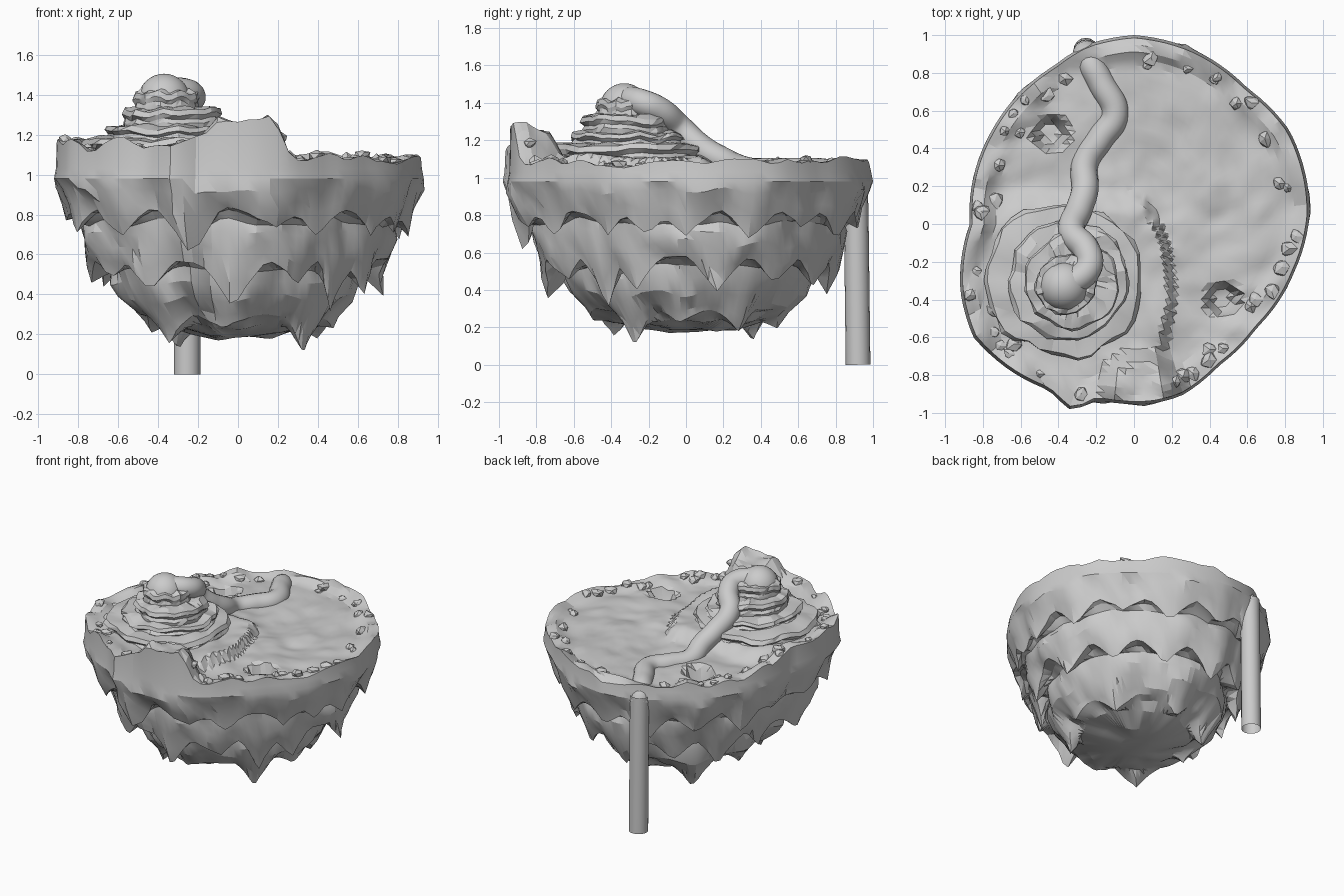
import bpy, bmesh, math, random
from mathutils import Vector, noise

if "Cube" in bpy.data.objects:
    bpy.data.objects.remove(bpy.data.objects["Cube"])

random.seed(4)
grey = bpy.data.materials.new("stone grey")
grey.diffuse_color = (0.6, 0.6, 0.6, 1)
grey.use_nodes = True
grey.node_tree.nodes["Principled BSDF"].inputs["Base Color"].default_value = grey.diffuse_color


def finish(name, bm, angle=25):
    bmesh.ops.recalc_face_normals(bm, faces=bm.faces)
    me = bpy.data.meshes.new(name)
    bm.to_mesh(me)
    bm.free()
    ob = bpy.data.objects.new(name, me)
    bpy.context.collection.objects.link(ob)
    me.materials.append(grey)
    bpy.ops.object.select_all(action='DESELECT')
    ob.select_set(True)
    bpy.context.view_layer.objects.active = ob
    bpy.ops.object.shade_smooth_by_angle(angle=math.radians(angle))
    return ob


def loft(bm, rings):
    # skin closed rings of points together
    vs = [[bm.verts.new(p) for p in r] for r in rings]
    for a, b in zip(vs, vs[1:]):
        n = len(a)
        for i in range(n):
            j = (i + 1) % n
            q = (a[i], a[j], b[j], b[i])
            bm.faces.new(q[:3])
            bm.faces.new((q[0], q[2], q[3]))
    bm.faces.new(vs[0])
    bm.faces.new(vs[-1])


def n3(x, y, z, f, amp):
    return noise.noise(Vector((x * f, y * f, z * f + 7.3))) * amp


def step(a, b, v):
    t = min(1, max(0, (v - a) / (b - a)))
    return t * t * (3 - 2 * t)


def interp(pts, v):
    if v <= pts[0][0]:
        return pts[0][1]
    for (a, p), (b, q) in zip(pts, pts[1:]):
        if v <= b:
            return p + (q - p) * (v - a) / (b - a)
    return pts[-1][1]


# island outline seen from above
outline = [(.93, .05), (.92, .2), (.82, .5), (.6, .72), (.3, .93), (0, 1), (-.25, .95), (-.42, .84),
           (-.6, .7), (-.75, .5), (-.85, .25), (-.87, 0), (-.92, -.35), (-.85, -.6), (-.65, -.78),
           (-.45, -.88), (-.33, -.99), (-.2, -.93), (.1, -.95), (.25, -.91), (.45, -.75),
           (.65, -.55), (.85, -.25)]
polar = sorted((math.degrees(math.atan2(y, x)) % 360, math.hypot(x, y)) for x, y in outline)
polar = [(polar[-1][0] - 360, polar[-1][1])] + polar + [(polar[0][0] + 360, polar[0][1])]

# cliff line on top: x of the ridge for each y
ridge = [(-.9, .2), (-.7, .14), (-.4, .2), (-.1, .16), (.13, .05), (.2, -.1)]


def height(x, y, s):
    z = 1.05 + n3(x, y, 0, 4, .025) + n3(x, y, 3, 11, .012)
    edge = interp(ridge, y)
    z += .065 * step(edge + .03, edge - .02, x) * step(.2, .05, y)
    z += .05 * step(.84, .93, s) * (.6 + n3(x, y, 5, 6, 1.2))              # raised rim
    z += .14 * step(.24, .13, math.hypot((x - .04), (y + .86) * 1.1))      # front boulder
    for px, py in ((-.44, .48), (.47, -.4)):                               # two pits
        z -= .13 * step(.10, .05, math.hypot(x - px, y - py))
    return z


# stalactite spikes for each tier: (angle, depth)
tiers = [
    [(190, .06), (212, .1), (231, .12), (255, .22), (283, .1), (300, .13), (328, .13), (345, .12), (0, .14),
     (23, .14), (45, .1), (66, .16), (88, .1), (108, .2), (130, .12), (152, .17), (172, .1)],
    [(198, .12), (218, .08), (236, .13), (268, .24), (295, .12), (318, .26), (337, .18), (13, .17), (40, .12),
     (66, .16), (92, .22), (118, .12), (143, .2), (170, .13)],
    [(228, .14), (262, .07), (320, .2), (355, .08), (35, .12), (85, .1), (130, .17), (180, .1)]]


def drop(i, deg, w):
    best = 0
    for a, d in tiers[i]:
        t = 1 - abs((deg - a + 180) % 360 - 180) / w
        if t > 0:
            best = max(best, d * t ** 1.25)
    return best


# underside profile: (radius share, z, tier, share of the spike drop)
profile = [(.99, 1.03, 0, 0), (1, .98, 0, 0), (.985, .93, 0, .15), (.955, .87, 0, .5), (.93, .82, 0, 1),
           (.885, .81, 0, .55), (.85, .77, 0, .2), (.85, .71, 1, 0), (.84, .66, 1, .3), (.815, .61, 1, .65),
           (.79, .57, 1, 1), (.72, .56, 1, .55), (.68, .53, 1, .1), (.67, .46, 2, 0), (.63, .39, 2, .3),
           (.56, .33, 2, .7), (.52, .30, 2, 1), (.46, .28, 2, .6), (.40, .24, 2, 0), (.25, .20, 2, 0),
           (.1, .19, 2, 0)]

N = 112
TOP = 27
angles = [360 * i / N for i in range(N)]
rings = []
for k in range(1, TOP + 1):
    s = k / TOP * .985
    ring = []
    for d in angles:
        t = math.radians(d)
        r = interp(polar, d) * s
        x, y = r * math.cos(t), r * math.sin(t)
        ring.append((x, y, height(x, y, s)))
    rings.append(ring)
for s, z, tier, share in profile:
    ring = []
    for d in angles:
        t = math.radians(d)
        sp = drop(tier, d, (11, 13, 18)[tier]) * share
        r = interp(polar, d) * s - .12 * sp
        zz = z - sp
        x, y = r * math.cos(t), r * math.sin(t)
        if z < .95:
            r += n3(x, y, zz, 5, .04) + n3(x, y, zz, 12, .015)
            zz += n3(x, y, zz + 4, 6, .03)
        ring.append((r * math.cos(t), r * math.sin(t), zz))
    rings.append(ring)
bm = bmesh.new()
loft(bm, rings)
finish("floating_island", bm, 22)

# stepped hill: (centre x, centre y, radius, bottom, top)
steps = [(-.37, -.30, .40, 1.06, 1.175), (-.35, -.30, .31, 1.15, 1.235),
         (-.33, -.31, .245, 1.22, 1.325), (-.36, -.32, .155, 1.30, 1.41)]
for i, (cx, cy, rad, z0, z1) in enumerate(steps):
    rings = []
    h = z1 - z0
    for share, z in ((.97, z0), (1.0, z0 + .35 * h), (.96, z0 + .55 * h), (1.03, z0 + .75 * h),
                     (.99, z1), (.8, z1 + .01), (.4, z1 + .012)):
        ring = []
        for k in range(36):
            t = 2 * math.pi * k / 36
            c, s = math.cos(t), math.sin(t)
            r = rad * share * (1 + n3(c, s, i * 3, 2.2, .12) + n3(c, s, z * 9, 5, .06))
            ring.append((cx + r * c, cy + r * s, z + n3(c, s, i * 5 + share, 3, .025)))
        rings.append(ring)
    bm = bmesh.new()
    loft(bm, rings)
    finish(f"hill_step_{i + 1}", bm, 20)

# loose rocks along the rim and the plain
bm = bmesh.new()
for k in range(46):
    d = random.uniform(0, 360)
    s = random.uniform(.84, .95)
    t = math.radians(d)
    r = interp(polar, d) * s
    x, y = r * math.cos(t), r * math.sin(t)
    if abs(x + .22) < .14 and y > 0:
        continue
    size = random.uniform(.025, .05)
    new = bmesh.ops.create_icosphere(bm, subdivisions=1, radius=size)["verts"]
    for v in new:
        v.co *= random.uniform(.7, 1.2)
        v.co.z *= .7
        v.co += Vector((x, y, height(x, y, s)))
finish("rim_rocks", bm, 15)

# spring dome on the hill
bm = bmesh.new()
bmesh.ops.create_uvsphere(bm, u_segments=32, v_segments=16, radius=.13)
for v in bm.verts:
    v.co += Vector((-.37, -.33, 1.375))
finish("spring_dome", bm, 40)


def tube(name, pts, radius, kind):
    cu = bpy.data.curves.new(name, 'CURVE')
    cu.dimensions = '3D'
    cu.bevel_depth = radius
    cu.bevel_resolution = 6
    cu.resolution_u = 8
    sp = cu.splines.new(kind)
    if kind == 'BEZIER':
        sp.bezier_points.add(len(pts) - 1)
        for b, p in zip(sp.bezier_points, pts):
            b.co = p
            b.handle_left_type = b.handle_right_type = 'AUTO'
    else:
        sp.points.add(len(pts) - 1)
        for b, p in zip(sp.points, pts):
            b.co = (*p, 1)
    ob = bpy.data.objects.new(name, cu)
    bpy.context.collection.objects.link(ob)
    cu.materials.append(grey)


# stream winding down to the rim, then the waterfall
tube("stream", [(-.36, -.33, 1.42), (-.24, -.23, 1.40), (-.25, -.14, 1.36), (-.33, -.04, 1.27),
                (-.29, .08, 1.16), (-.26, .18, 1.10), (-.26, .32, 1.04), (-.18, .45, 1.035),
                (-.10, .58, 1.035), (-.17, .74, 1.03), (-.24, .87, 1.0), (-.255, .91, .94)], .072, 'BEZIER')
tube("waterfall", [(-.255, .905, 1.0), (-.255, .91, .8), (-.255, .92, 0)], .066, 'POLY')
